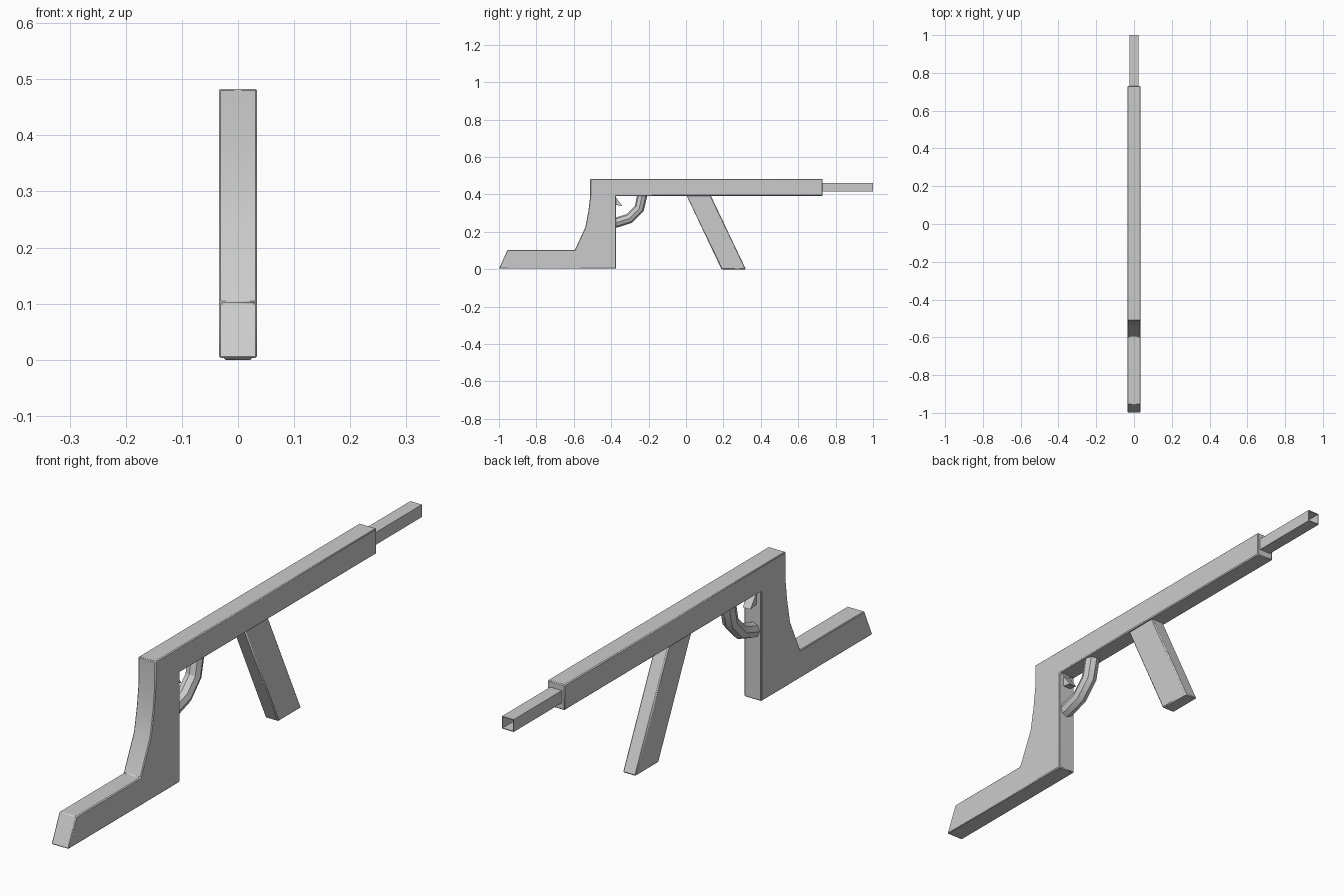
import bpy, bmesh, math
from mathutils import Vector

if "Cube" in bpy.data.objects:
    bpy.data.objects.remove(bpy.data.objects["Cube"])


def finish(obj, bevel=0.0):
    bpy.context.view_layer.objects.active = obj
    for o in bpy.context.selected_objects:
        o.select_set(False)
    obj.select_set(True)
    if bevel:
        m = obj.modifiers.new("edge_bevel", 'BEVEL')
        m.width = bevel
        m.segments = 1
        m.limit_method = 'ANGLE'
        m.angle_limit = math.radians(60)
    bpy.ops.object.shade_smooth_by_angle(angle=math.radians(30))
    return obj


def make(name, bm, bevel=0.0):
    bmesh.ops.recalc_face_normals(bm, faces=bm.faces)
    mesh = bpy.data.meshes.new(name)
    bm.to_mesh(mesh)
    bm.free()
    obj = bpy.data.objects.new(name, mesh)
    bpy.context.collection.objects.link(obj)
    return finish(obj, bevel)


def slab(name, profile, half, bevel=0.0):
    """Side profile (y, z) extruded across x."""
    bm = bmesh.new()
    face = bm.faces.new([bm.verts.new((-half, y, z)) for y, z in profile])
    ext = bmesh.ops.extrude_face_region(bm, geom=[face])
    verts = [v for v in ext["geom"] if isinstance(v, bmesh.types.BMVert)]
    bmesh.ops.translate(bm, verts=verts, vec=(2 * half, 0, 0))
    return make(name, bm, bevel)


# Receiver, grip and stock in one outline
slab("body", [(-1.0, 0.003), (-0.375, 0.003), (-0.375, 0.393), (0.73, 0.393),
              (0.73, 0.483), (-0.512, 0.483), (-0.512, 0.393), (-0.522, 0.31),
              (-0.538, 0.225), (-0.595, 0.102), (-0.955, 0.102)], 0.034, 0.003)

# Slanted magazine
slab("magazine", [(-0.005, 0.41), (0.125, 0.41), (0.32, 0.0), (0.19, 0.0)],
     0.026, 0.004)

# Trigger
slab("trigger", [(-0.385, 0.398), (-0.34, 0.338), (-0.38, 0.345)], 0.015)

# Trigger guard: tube swept along a bent path
path = [(-0.40, 0.245), (-0.365, 0.252), (-0.302, 0.272),
        (-0.25, 0.325), (-0.231, 0.41)]
bm = bmesh.new()
rings = []
for i, p in enumerate(path):
    a, b = path[max(i - 1, 0)], path[min(i + 1, len(path) - 1)]
    t = Vector((0, b[0] - a[0], b[1] - a[1])).normalized()
    side = Vector((1, 0, 0))
    up = side.cross(t)
    c = Vector((0, *p))
    rings.append([bm.verts.new(c + 0.027 * (math.cos(k * math.tau / 8) * side
                                            + math.sin(k * math.tau / 8) * up))
                  for k in range(8)])
for r, s in zip(rings, rings[1:]):
    for k in range(8):
        bm.faces.new((r[k], r[(k + 1) % 8], s[(k + 1) % 8], s[k]))
bm.faces.new(rings[0])
bm.faces.new(rings[-1])
guard = make("trigger_guard", bm)

# Square barrel with a recessed muzzle
bm = bmesh.new()
bmesh.ops.create_cube(bm, size=1)
for v in bm.verts:
    v.co = (v.co.x * 0.046, 0.855 + v.co.y * 0.29, 0.439 + v.co.z * 0.044)
bm.faces.ensure_lookup_table()
muzzle = max(bm.faces, key=lambda f: f.calc_center_median().y)
bmesh.ops.inset_region(bm, faces=[muzzle], thickness=0.004)
ext = bmesh.ops.extrude_discrete_faces(bm, faces=[muzzle])
bmesh.ops.translate(bm, verts=ext["faces"][0].verts, vec=(0, -0.2, 0))
make("barrel", bm)
